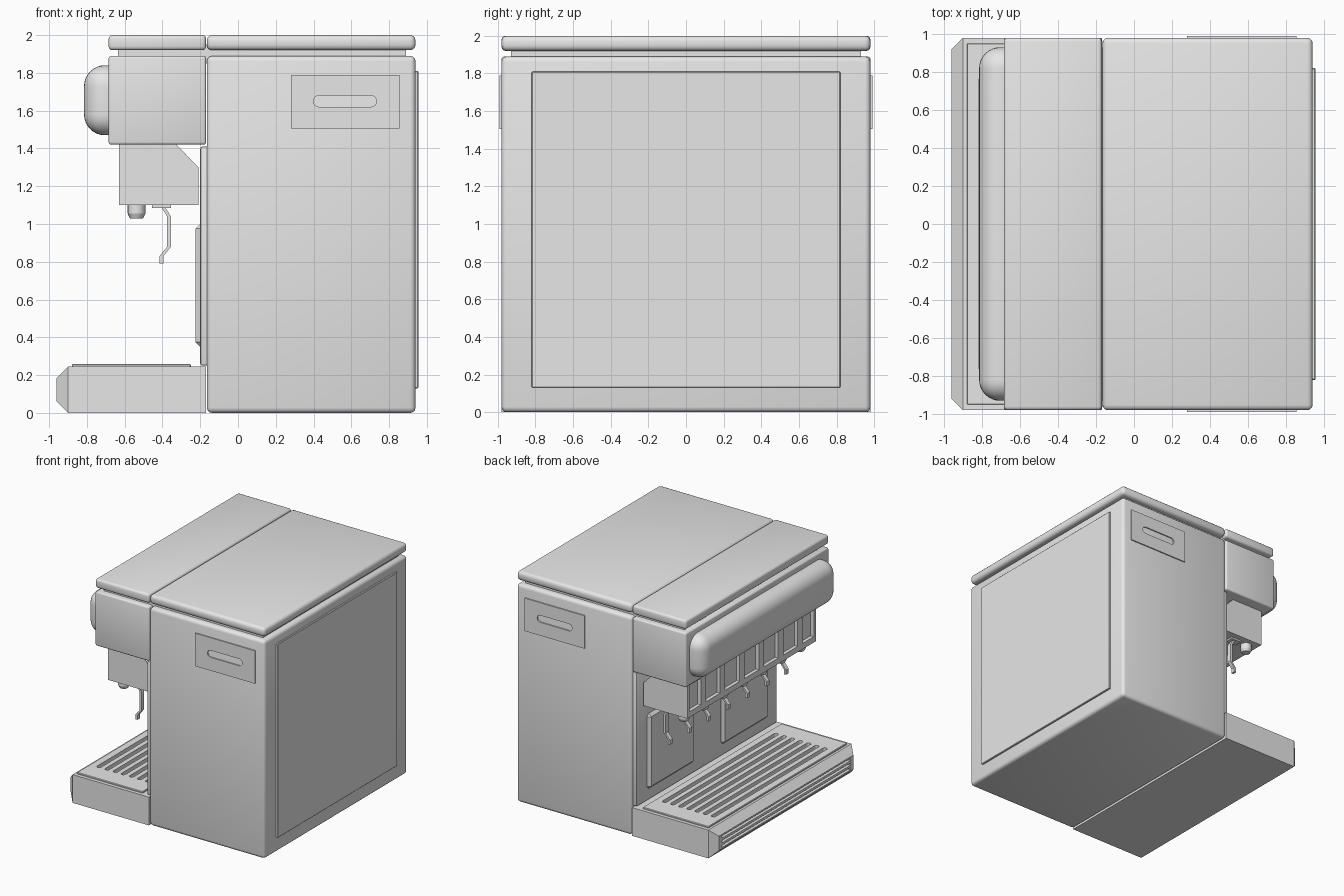
import bpy, bmesh, math
from mathutils import Vector

if "Cube" in bpy.data.objects:
    bpy.data.objects.remove(bpy.data.objects["Cube"], do_unlink=True)

grey = bpy.data.materials.new("plain_grey")
grey.use_nodes = True
grey.diffuse_color = (0.8, 0.8, 0.8, 1)
grey.node_tree.nodes["Principled BSDF"].inputs["Base Color"].default_value = (0.8, 0.8, 0.8, 1)


def finish(name, bm):
    bmesh.ops.recalc_face_normals(bm, faces=bm.faces)
    mesh = bpy.data.meshes.new(name)
    bm.to_mesh(mesh)
    bm.free()
    mesh.materials.append(grey)
    ob = bpy.data.objects.new(name, mesh)
    bpy.context.collection.objects.link(ob)
    return ob


def box(name, x, y, z, bevel=0.0, segments=3, pick=None):
    """Box from ranges; pick chooses which edges get rounded."""
    bm = bmesh.new()
    bmesh.ops.create_cube(bm, size=1)
    for v in bm.verts:
        v.co = Vector([r[0] if c < 0 else r[1] for c, r in zip(v.co, (x, y, z))])
    if bevel:
        edges = [e for e in bm.edges if pick is None or pick(e)]
        bmesh.ops.bevel(bm, geom=edges, offset=bevel, segments=segments,
                        profile=0.5, affect='EDGES')
    return finish(name, bm)


def prism(name, points, axis, lo, hi):
    """Extrude a 2D outline along y (outline in xz) or z (outline in xy)."""
    bm = bmesh.new()
    place = (lambda a, b: (a, lo, b)) if axis == 'y' else (lambda a, b: (a, b, lo))
    face = bm.faces.new([bm.verts.new(place(a, b)) for a, b in points])
    geom = bmesh.ops.extrude_face_region(bm, geom=[face])["geom"]
    step = Vector((0, hi - lo, 0)) if axis == 'y' else Vector((0, 0, hi - lo))
    bmesh.ops.translate(bm, vec=step, verts=[g for g in geom if isinstance(g, bmesh.types.BMVert)])
    return finish(name, bm)


def stadium(cx, cy, half_x, half_y, n=8):
    """Slot outline with round ends on its longer axis."""
    r = min(half_x, half_y)
    points = []
    for i in range(2 * n + 2):
        side = 1 if i <= n else -1
        a = math.pi * (i if i <= n else i - 1) / n
        if half_y < half_x:
            a -= math.pi / 2
        points.append((cx + r * math.cos(a) + side * (half_x - r),
                       cy + r * math.sin(a) + side * (half_y - r)))
    return points


def cut(target, cutters):
    for c in cutters:
        mod = target.modifiers.new("cut", 'BOOLEAN')
        mod.operation, mod.solver, mod.object = 'DIFFERENCE', 'EXACT', c
        bpy.context.view_layer.objects.active = target
        bpy.ops.object.modifier_apply(modifier=mod.name)


def discard(cutters):
    for c in cutters:
        bpy.data.objects.remove(c, do_unlink=True)


SEAM = -0.165
W = 0.98

# Cabinet, lids and the recessed neck between them
box("cabinet", (SEAM, 0.94), (-W, W), (0, 1.89), 0.028)
box("cabinet_lid", (SEAM, 0.94), (-W, W), (1.92, 2.0), 0.028)
box("dispenser_head", (-0.685, SEAM - 0.004), (-W, W), (1.42, 1.89), 0.014)
box("head_lid", (-0.685, SEAM - 0.004), (-W, W), (1.92, 2.0), 0.02)
box("lid_neck", (-0.635, 0.89), (-0.93, 0.93), (1.85, 1.95))

# Rounded visor on the head
box("visor", (-0.815, -0.57), (-0.93, 0.93), (1.47, 1.84), 0.11, 8)

# Service panel on the end of the cabinet
box("service_panel", (0.92, 0.955), (-0.82, 0.82), (0.13, 1.81), 0.004, 1)

# Handle plates with a finger slot, both sides
for side, label in ((-1, "right"), (1, "left")):
    ys = sorted((side * 0.96, side * 0.99))
    plate = box(label + "_handle_plate", (0.28, 0.855), ys, (1.505, 1.79))
    ys = sorted((side * 0.95, side * 1.1))
    cutter = prism("slot_cutter", stadium(0.567, 1.65, 0.167, 0.03), 'y', *ys)
    cut(plate, [cutter])
    discard([cutter])

# Splash back with two raised plates
box("splash_back", (-0.2, -0.1), (-0.96, 0.96), (0.25, 1.41), 0.012, 2)
for side, label in ((-1, "right"), (1, "left")):
    ys = sorted((side * 0.19, side * 0.82))
    box(label + "_splash_plate", (-0.225, -0.15), ys, (0.35, 1.0), 0.024, 1)

# Valve block: sloped core, front rails and posts around recessed bays
prism("valve_block", [(-0.6, 1.43), (-0.335, 1.43), (-0.21, 1.3), (-0.21, 1.1), (-0.6, 1.1)],
      'y', -0.88, 0.88)
box("valve_bottom_rail", (-0.63, -0.59), (-0.88, 0.88), (1.1, 1.15))
box("valve_top_rail", (-0.63, -0.59), (-0.88, 0.88), (1.38, 1.43))
PITCH = 0.265
for i in range(6):
    y = (i - 2.5) * PITCH
    box(f"valve_post_{i + 1}", (-0.63, -0.59), (y - 0.035, y + 0.035), (1.14, 1.4))
for side, label in ((-1, "right"), (1, "left")):
    ys = sorted((side * 0.88, side * 0.85))
    box(label + "_valve_end", (-0.63, -0.59), ys, (1.14, 1.4))

# Nozzles and push levers, one of each per bay
path = [(-0.4, 1.095), (-0.365, 1.04), (-0.365, 0.88), (-0.405, 0.83), (-0.405, 0.79)]
outline = [(x - 0.01, z) for x, z in path] + [(x + 0.01, z) for x, z in reversed(path)]
for i in range(7):
    y = (i - 3) * PITCH
    bm = bmesh.new()
    for r1, r2, top, low in ((0.047, 0.047, 1.12, 1.055), (0.047, 0.035, 1.055, 1.03)):
        ring = bmesh.ops.create_cone(bm, cap_ends=True, segments=20, radius1=r2,
                                     radius2=r1, depth=top - low)["verts"]
        bmesh.ops.translate(bm, vec=(-0.537, y, (top + low) / 2), verts=ring)
    finish(f"nozzle_{i + 1}", bm)
    prism(f"lever_{i + 1}", outline, 'y', y - 0.018, y + 0.018)
    box(f"lever_mount_{i + 1}", (-0.455, -0.355), (y - 0.035, y + 0.035), (1.085, 1.11))

# Drip tray with chamfered front, vent grooves and slotted grille
tray = box("drip_tray", (-0.96, SEAM - 0.004), (-W, W), (0, 0.245), 0.06, 1,
           lambda e: all(v.co.x < -0.9 for v in e.verts))
grille = box("drip_grille", (-0.88, -0.25), (-0.95, 0.95), (0.235, 0.258), 0.004, 1)
slots = [prism("slot_cutter", stadium(-0.33 - 0.078 * i, 0, 0.019, 0.78), 'z', 0.2, 0.3)
         for i in range(7)]
vents = [box("vent_cutter", (-1.1, -0.935), (-0.88, 0.88), (z, z + 0.02))
         for z in (0.072, 0.112, 0.152)]
cut(tray, slots + vents)
cut(grille, slots)
discard(slots + vents)

# Smooth rounded areas while keeping hard edges
bpy.ops.object.select_all(action='DESELECT')
for ob in bpy.context.scene.objects:
    if ob.type == 'MESH':
        ob.select_set(True)
        bpy.context.view_layer.objects.active = ob
bpy.ops.object.shade_smooth_by_angle(angle=math.radians(35))
